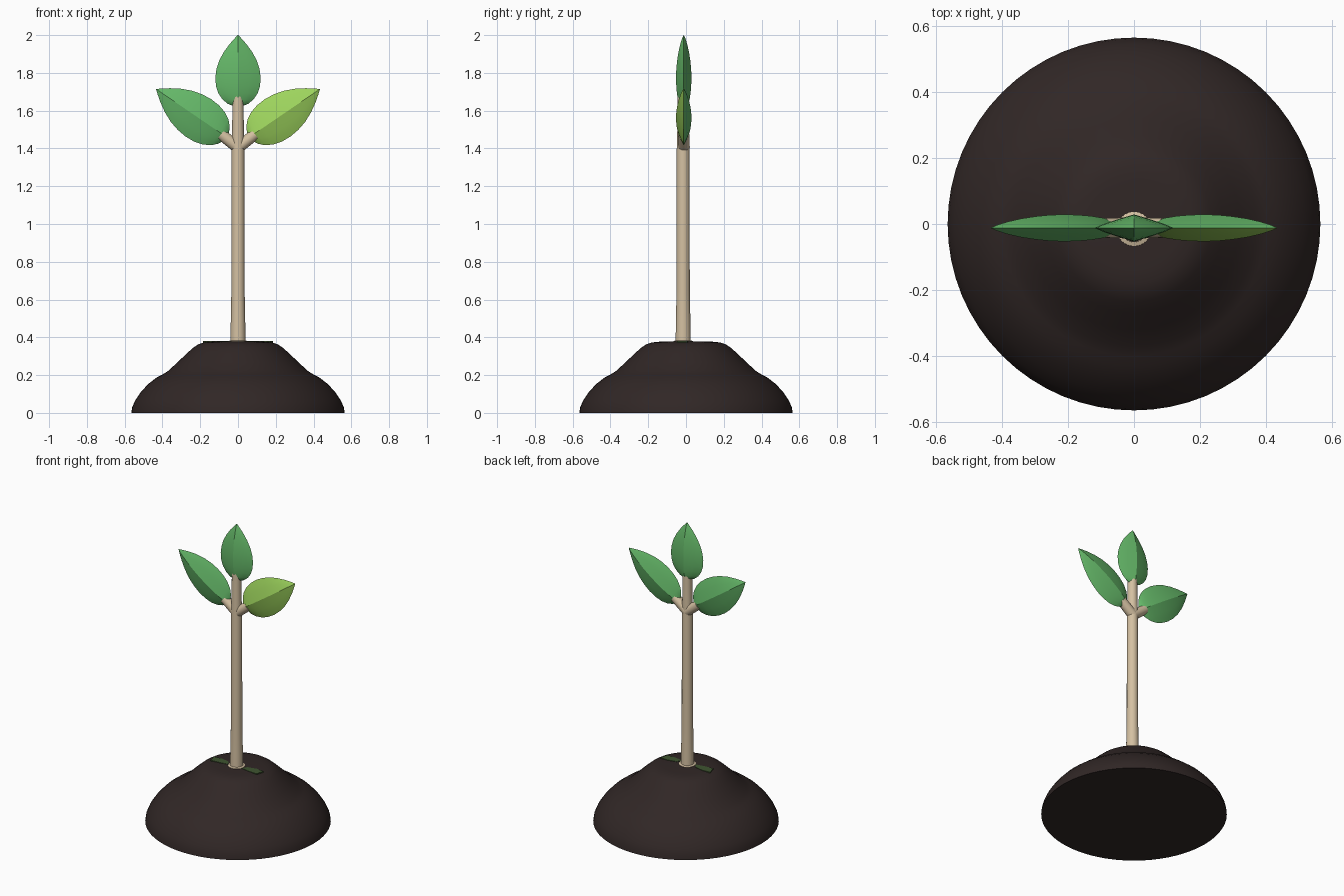
import bpy, bmesh, math
from mathutils import Matrix, Vector

old = bpy.data.objects.get("Cube")
if old:
    bpy.data.objects.remove(old, do_unlink=True)


def material(name, color):
    mat = bpy.data.materials.new(name)
    mat.use_nodes = True
    rgba = (*color, 1)
    mat.diffuse_color = rgba
    mat.node_tree.nodes["Principled BSDF"].inputs["Base Color"].default_value = rgba
    return mat


soil = material("dark soil", (0.03, 0.02, 0.019))
bark = material("pale stem", (0.66, 0.53, 0.36))
green = material("leaf green", (0.13, 0.48, 0.14))
lime = material("lime green", (0.34, 0.66, 0.11))
moss = material("dark moss", (0.05, 0.09, 0.03))

MID_Y = -0.012


def finish(name, bm, mats, angle=40):
    bmesh.ops.recalc_face_normals(bm, faces=bm.faces)
    mesh = bpy.data.meshes.new(name)
    bm.to_mesh(mesh)
    bm.free()
    for mat in mats:
        mesh.materials.append(mat)
    obj = bpy.data.objects.new(name, mesh)
    bpy.context.collection.objects.link(obj)
    bpy.ops.object.select_all(action='DESELECT')
    obj.select_set(True)
    bpy.context.view_layer.objects.active = obj
    bpy.ops.object.shade_smooth_by_angle(angle=math.radians(angle))
    return obj


def lathe(name, profile, mat, sides, matrix=Matrix()):
    """Closed turned solid from (radius, height) pairs."""
    bm = bmesh.new()
    rings = []
    for r, z in profile:
        rings.append([bm.verts.new((r * math.cos(a), r * math.sin(a), z))
                      for a in (2 * math.pi * i / sides for i in range(sides))])
    for low, high in zip(rings, rings[1:]):
        for i in range(sides):
            j = (i + 1) % sides
            bm.faces.new((low[i], low[j], high[j], high[i]))
    bm.faces.new(rings[0])
    bm.faces.new(rings[-1])
    bm.transform(matrix)
    return finish(name, bm, [mat])


# Leaf outline: (position along leaf, half width, half thickness)
LEAF = [(0, 0.22, 0.45), (0.03, 0.45, 0.6), (0.09, 0.68, 0.75),
        (0.18, 0.87, 0.88), (0.28, 0.97, 0.96), (0.4, 1, 1), (0.52, 0.95, 0.96),
        (0.64, 0.83, 0.85), (0.76, 0.63, 0.68), (0.87, 0.38, 0.45),
        (0.95, 0.16, 0.22), (1, 0.01, 0.02)]
ACROSS = 8


def leaf(name, base, tip, width, front, thick=0.041):
    """Ridged lens-shaped leaf; the front half can have its own colour."""
    base, tip = Vector(base), Vector(tip)
    axis = tip - base
    side = Vector((axis.z, 0, -axis.x)).normalized()
    bm = bmesh.new()
    rows = []
    for t, w, h in LEAF:
        ring = []
        for k in range(2 * ACROSS):
            back = k > ACROSS
            s = 1 - 2 * (2 * ACROSS - k if back else k) / ACROSS
            y = thick * h * (1 - abs(s)) ** 0.85 * (1 if back else -1)
            ring.append(bm.verts.new(base + axis * t + side * (s * w * width)
                                     + Vector((0, y, 0))))
        rows.append(ring)
    n = 2 * ACROSS
    for low, high in zip(rows, rows[1:]):
        for k in range(n):
            face = bm.faces.new((low[k], low[(k + 1) % n],
                                 high[(k + 1) % n], high[k]))
            face.material_index = 0 if k < ACROSS else 1
    for ring in (rows[0], rows[-1]):
        bm.faces.new(ring).material_index = 1
    return finish(name, bm, [front, green], 28)


# Soil mound
lathe("soil_mound", [(0.565, 0), (0.56, 0.03), (0.545, 0.065), (0.515, 0.11),
                     (0.475, 0.153), (0.43, 0.188), (0.4, 0.203), (0.37, 0.222),
                     (0.32, 0.268), (0.27, 0.316), (0.235, 0.347), (0.21, 0.363),
                     (0.18, 0.373), (0.14, 0.377), (0.05, 0.378)], soil, 64)

# Stem with a slight flare at the soil
lathe("stem", [(0.055, 0.36), (0.052, 0.38), (0.04, 0.384), (0.038, 0.5), (0.035, 0.65),
               (0.034, 1.4), (0.031, 1.5), (0.029, 1.68)], bark, 24,
      Matrix.Translation((0, MID_Y - 0.003, 0)))

# Twigs and side leaves
for label, sx, front in (("left", 1, lime), ("right", -1, green)):
    start = Vector((0, MID_Y, 1.405))
    end = Vector((sx * 0.09, MID_Y, 1.475))
    way = end - start
    turn = way.to_track_quat('Z', 'Y').to_matrix().to_4x4()
    lathe(label + "_twig", [(0.032, 0), (0.031, way.length * 0.5),
                            (0.03, way.length)], bark, 20,
          Matrix.Translation(start) @ turn)
    leaf(label + "_leaf", (sx * 0.063, MID_Y, 1.462),
         (sx * 0.433, MID_Y, 1.714), 0.12, front)

    # Moss patch on the mound top
    bm = bmesh.new()
    corners = [(0.05, -0.02), (0.1, -0.03), (0.17, -0.035), (0.185, 0.02),
               (0.13, 0.025), (0.07, 0.012)]
    base = [bm.verts.new((sx * x, y + MID_Y, 0.372)) for x, y in corners]
    top = [bm.verts.new((v.co.x, v.co.y, 0.38)) for v in base]
    bm.faces.new(base)
    bm.faces.new(top)
    for i in range(len(base)):
        j = (i + 1) % len(base)
        bm.faces.new((base[i], base[j], top[j], top[i]))
    finish(label + "_moss_patch", bm, [moss])

# Top leaf
leaf("top_leaf", (0, MID_Y, 1.625), (0, MID_Y, 2), 0.12, green)
